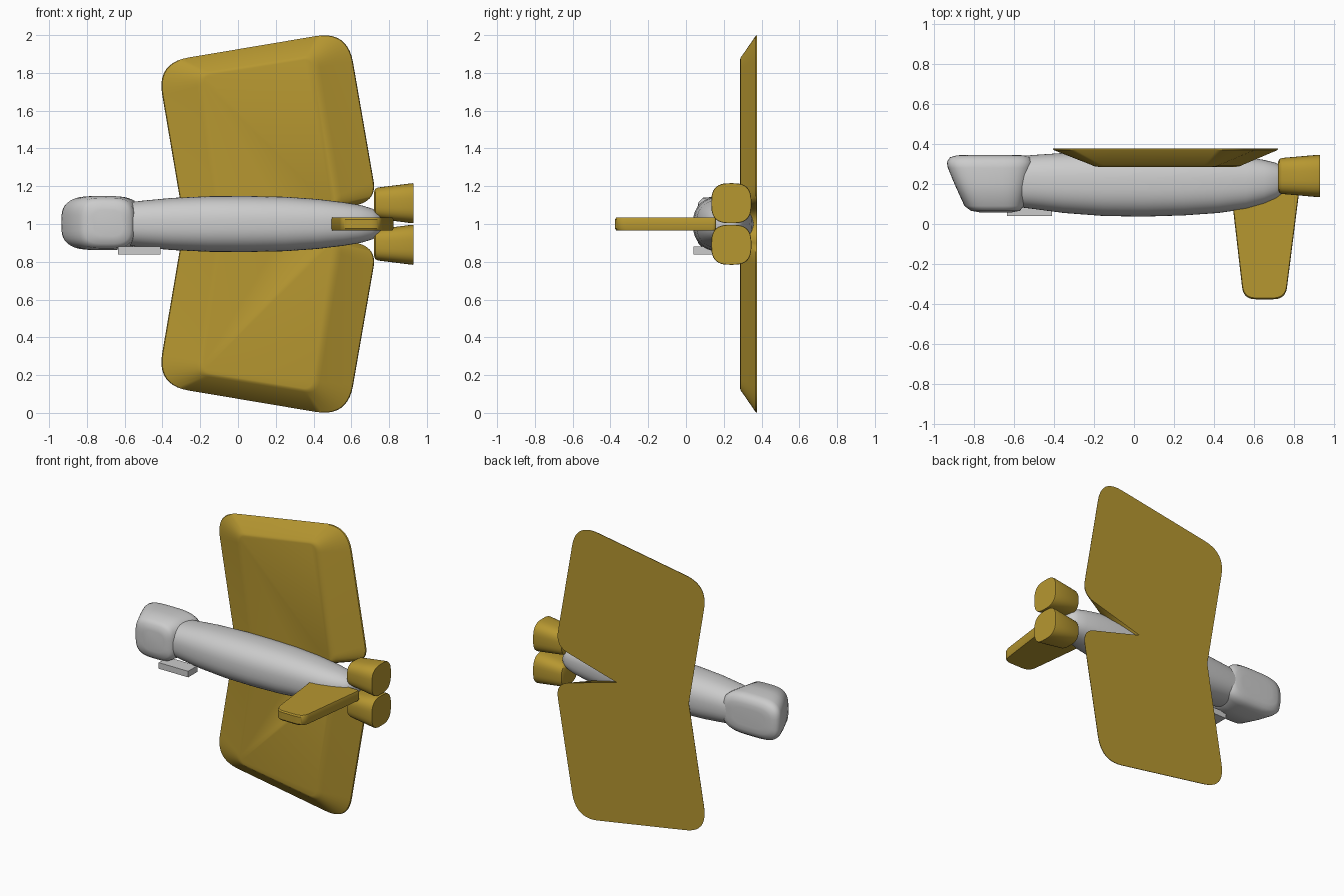
import bpy, bmesh, math
from mathutils import Vector

if "Cube" in bpy.data.objects:
    bpy.data.objects.remove(bpy.data.objects["Cube"])

gold = bpy.data.materials.new("gold")
gold.diffuse_color = (0.47, 0.31, 0.03, 1)
gold.use_nodes = True
gold.node_tree.nodes["Principled BSDF"].inputs["Base Color"].default_value = gold.diffuse_color


def loft(name, rings, mat=None, mirror=False, angle=35):
    """Skin closed rings of equal length; coordinates are relative to z = 1."""
    bm = bmesh.new()
    loops = [[bm.verts.new(p) for p in ring] for ring in rings]
    n = len(loops[0])
    for a, b in zip(loops, loops[1:]):
        for i in range(n):
            j = (i + 1) % n
            bm.faces.new((a[i], a[j], b[j], b[i]))
    bm.faces.new(loops[0][::-1])
    bm.faces.new(loops[-1])
    bmesh.ops.recalc_face_normals(bm, faces=bm.faces)
    if mirror:  # open the seam
        seam = [f for f in bm.faces if all(abs(v.co.z) < 1e-5 for v in f.verts)]
        bmesh.ops.delete(bm, geom=seam, context='FACES')
    me = bpy.data.meshes.new(name)
    bm.to_mesh(me)
    bm.free()
    ob = bpy.data.objects.new(name, me)
    bpy.context.collection.objects.link(ob)
    ob.location.z = 1
    if mat:
        me.materials.append(mat)
    bpy.ops.object.select_all(action='DESELECT')
    ob.select_set(True)
    bpy.context.view_layer.objects.active = ob
    bpy.ops.object.shade_smooth_by_angle(angle=math.radians(angle))
    if mirror:
        m = ob.modifiers.new("mirror", 'MIRROR')
        m.use_axis = (False, False, True)
    return ob


def superellipse(ru, rv, power, n=48):
    pts = []
    for i in range(n):
        c, s = math.cos(2 * math.pi * i / n), math.sin(2 * math.pi * i / n)
        pts.append((ru * math.copysign(abs(c) ** (2 / power), c),
                    rv * math.copysign(abs(s) ** (2 / power), s)))
    return pts


def rounded(corners, steps=10):
    """Polygon of (u, v, cut) with curved corners; cut 0 stays sharp."""
    out = []
    for i, (u, v, r) in enumerate(corners):
        p = Vector((u, v))
        if r == 0:
            out.append(p)
            continue
        a = p + (Vector(corners[i - 1][:2]) - p).normalized() * r
        b = p + (Vector(corners[(i + 1) % len(corners)][:2]) - p).normalized() * r
        for k in range(steps + 1):
            t = k / steps
            out.append(a * (1 - t) ** 2 + p * 2 * t * (1 - t) + b * t * t)
    return out


# Wings: flat back, chamfered front, mirrored up and down
outer = rounded([(-0.285, 0, 0), (-0.43, 0.853, 0.17), (0.58, 1.023, 0.17),
                 (0.735, 0.13, 0.1), (0.27, 0, 0)])
inner = rounded([(-0.08, 0, 0), (-0.2, 0.79, 0.06), (0.4, 0.885, 0.06),
                 (0.53, 0.1, 0.05), (0.27, 0, 0)])
rings = []
for t, y in [(0, 0.376), (0.02, 0.369), (0.88, 0.297), (0.96, 0.289), (1.06, 0.286)]:
    rings.append([(p.x, y, p.y) for p in (a.lerp(b, t) for a, b in zip(outer, inner))])
loft("wings", rings, gold, mirror=True)

# Fuselage: x, y min, y max, half height
body = [(-0.62, 0.09, 0.335, 0.11), (-0.5, 0.075, 0.345, 0.124), (-0.35, 0.055, 0.355, 0.138),
        (-0.15, 0.04, 0.362, 0.147), (0.05, 0.037, 0.364, 0.148), (0.25, 0.043, 0.36, 0.144),
        (0.42, 0.055, 0.35, 0.132), (0.56, 0.075, 0.335, 0.115), (0.65, 0.1, 0.32, 0.1),
        (0.71, 0.125, 0.305, 0.082), (0.745, 0.15, 0.285, 0.062), (0.76, 0.18, 0.25, 0.035)]
loft("fuselage", [[(x, (y0 + y1) / 2 + u, v) for u, v in superellipse((y1 - y0) / 2, h, 2.4)]
                  for x, y0, y1, h in body], angle=60)

# Nose block: y, x min, x max, half height
nose = [(0.058, -0.77, -0.61, 0.07), (0.066, -0.815, -0.57, 0.11), (0.09, -0.847, -0.55, 0.134),
        (0.2, -0.897, -0.528, 0.143), (0.28, -0.93, -0.507, 0.143), (0.31, -0.935, -0.503, 0.138),
        (0.333, -0.92, -0.517, 0.12), (0.343, -0.885, -0.55, 0.09), (0.345, -0.84, -0.6, 0.06)]
loft("nose", [[((x0 + x1) / 2 + u, y, 0.005 + v)
               for u, v in superellipse((x1 - x0) / 2, h, 3.4)]
              for y, x0, x1, h in nose], angle=60)

# Engine nozzles: x, half width, half height
nozzle = [(0.72, 0.07, 0.06), (0.727, 0.085, 0.076), (0.74, 0.09, 0.083),
          (0.922, 0.106, 0.106), (0.93, 0.104, 0.104)]
loft("nozzles", [[(x, 0.24 + u, 0.11 + v) for u, v in superellipse(a, b, 2.9)]
                 for x, a, b in nozzle], gold, mirror=True, angle=40)

# Tail fin: tapered plate pointing to the front
fin = rounded([(0.485, 0.16, 0.02), (0.825, 0.16, 0.02), (0.757, -0.376, 0.06), (0.547, -0.376, 0.06)])
mid = Vector((0.655, -0.1))
loft("tail_fin", [[(q.x, q.y, z) for q in (mid.lerp(p, s) for p in fin)]
                  for s, z in [(0.975, -0.034), (1, -0.025), (1, 0.025), (0.975, 0.034)]], gold)

# Small pad under the nose
pad = [(-0.635, 0.04), (-0.41, 0.04), (-0.41, 0.14), (-0.635, 0.14)]
loft("pad", [[(x, y, z) for x, y in pad] for z in (-0.162, -0.12)])
